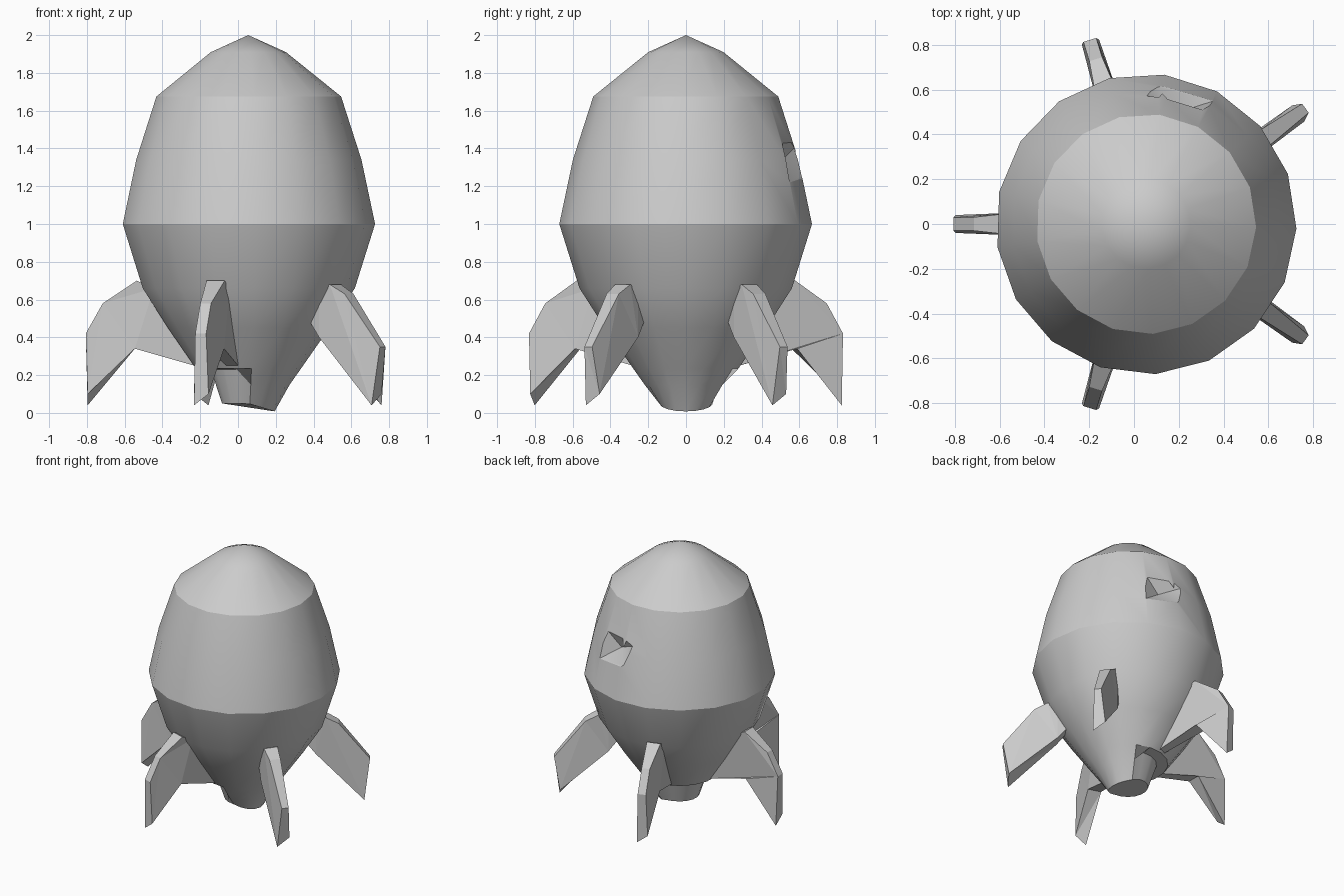
import bpy, bmesh, math
from mathutils import Vector, Matrix

old = bpy.data.objects.get("Cube")
if old:
    bpy.data.objects.remove(old, do_unlink=True)

grey = bpy.data.materials.new("plain grey")
grey.use_nodes = True
grey.diffuse_color = (0.6, 0.6, 0.6, 1)
grey.node_tree.nodes["Principled BSDF"].inputs["Base Color"].default_value = (0.6, 0.6, 0.6, 1)

CX = 0.054
SIDES = 17


def make_object(name, bm):
    bmesh.ops.recalc_face_normals(bm, faces=bm.faces)
    mesh = bpy.data.meshes.new(name)
    bm.to_mesh(mesh)
    bm.free()
    mesh.materials.append(grey)
    obj = bpy.data.objects.new(name, mesh)
    bpy.context.collection.objects.link(obj)
    return obj


# Hull: rings from base to nose, with an undercut at the back left of the base
profile = [(0.14, 0.05), (0.2, 0.23), (0.28, 0.235), (0.43, 0.45), (0.565, 0.66),
           (0.672, 1.0), (0.6, 1.34), (0.492, 1.675), (0.2, 1.91)]
bm = bmesh.new()
rings = []
for level, (r, z) in enumerate(profile):
    ring = []
    for i in range(SIDES):
        a = 2 * math.pi * i / SIDES - 0.03
        radius, height = r, z
        undercut = 75 < math.degrees(a) < 265
        if level == 1 and not undercut:
            radius, height = 0.22, 0.15
        x, y = radius * math.cos(a), radius * math.sin(a)
        if level == 0:
            height -= 0.3 * max(0, x)   # exhaust rim dips to one side
        ring.append(bm.verts.new((CX + x, y, height)))
    rings.append(ring)
for low, high in zip(rings, rings[1:]):
    for i in range(SIDES):
        j = (i + 1) % SIDES
        bm.faces.new((low[i], low[j], high[j], high[i]))
tip = bm.verts.new((CX, 0, 2.0))
for i in range(SIDES):
    bm.faces.new((rings[-1][i], rings[-1][(i + 1) % SIDES], tip))
bm.faces.new(rings[0][::-1])
hull = make_object("hull", bm)

# Porthole: shallow pyramid pit cut into the rear
bm = bmesh.new()
rim = [Vector(p) for p in ((0.31, 0.51, 1.43), (0.06, 0.57, 1.40),
                           (0.10, 0.62, 1.25), (0.34, 0.545, 1.23))]
apex = Vector((0.2, 0.50, 1.33))
outer = [bm.verts.new(apex + (p - apex) * 1.25) for p in rim]
point = bm.verts.new(apex)
bm.faces.new(outer)
for i in range(4):
    bm.faces.new((outer[i], outer[(i + 1) % 4], point))
cutter = make_object("porthole_cutter", bm)
cutter.hide_render = True
cut = hull.modifiers.new("porthole", 'BOOLEAN')
cut.operation = 'DIFFERENCE'
cut.object = cutter
bpy.ops.object.select_all(action='DESELECT')
bpy.context.view_layer.objects.active = hull
hull.select_set(True)
bpy.ops.object.modifier_apply(modifier="porthole")
bpy.data.objects.remove(cutter, do_unlink=True)
bpy.ops.object.shade_smooth_by_angle(angle=math.radians(25))


# Fins: radial outline with half thickness at each point (radius, height, half)
long_fin = [(0.25, 0.24, 0.03), (0.5, 0.66, 0.05), (0.59, 0.70, 0.05), (0.77, 0.58, 0.03),
            (0.86, 0.42, 0.03), (0.85, 0.04, 0.04), (0.6, 0.34, 0.05)]
short_fin = [(0.42, 0.50, 0.04), (0.5, 0.66, 0.05), (0.57, 0.68, 0.05), (0.66, 0.63, 0.04),
             (0.88, 0.35, 0.025), (0.84, 0.04, 0.045), (0.5, 0.40, 0.05)]


def make_fin(name, outline, degrees):
    bm = bmesh.new()
    sides = []
    for s in (-1, 1):
        # the trailing points stagger a little so the fin reads as hand cut
        sides.append([bm.verts.new((r, s * h, z + (0.03 * (s + 1) if k == 5 else 0)))
                      for k, (r, z, h) in enumerate(outline)])
    n = len(outline)
    for side in sides:
        bm.faces.new(side)
    for i in range(n):
        j = (i + 1) % n
        bm.faces.new((sides[0][i], sides[0][j], sides[1][j], sides[1][i]))
    bmesh.ops.triangulate(bm, faces=bm.faces[:])
    spin = Matrix.Translation((CX, 0, 0)) @ Matrix.Rotation(math.radians(degrees), 4, 'Z')
    bmesh.ops.transform(bm, matrix=spin, verts=bm.verts)
    make_object(name, bm)


for name, outline, degrees in (
        ("fin_left_rear", short_fin, 36), ("fin_rear", long_fin, 107),
        ("fin_right", long_fin, 180), ("fin_front", long_fin, 253),
        ("fin_left_front", short_fin, 324)):
    make_fin(name, outline, degrees)
